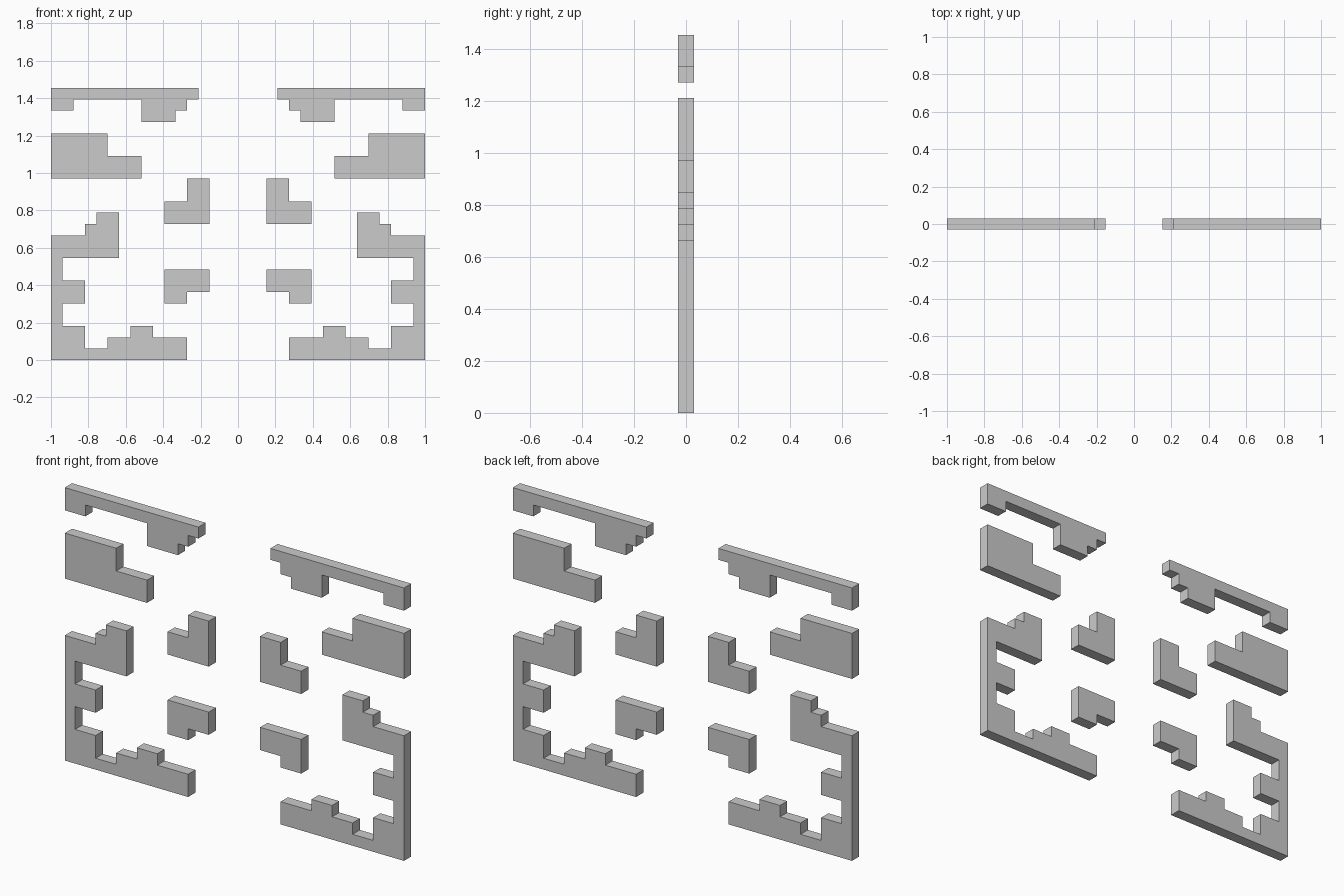
import bpy, bmesh

if "Cube" in bpy.data.objects:
    bpy.data.objects.remove(bpy.data.objects["Cube"])

U = 2 / 33  # one grid cell; the panel is 33 cells wide and one cell thick


def panel(name, outline):
    """Extrude a left-half outline (cells from left edge, cells up) and mirror it across x = 0."""
    bm = bmesh.new()
    face = bm.faces.new([bm.verts.new((c * U - 1, -U / 2, r * U)) for c, r in outline])
    ext = bmesh.ops.extrude_face_region(bm, geom=[face])
    verts = [v for v in ext["geom"] if isinstance(v, bmesh.types.BMVert)]
    bmesh.ops.translate(bm, vec=(0, U, 0), verts=verts)
    bmesh.ops.recalc_face_normals(bm, faces=bm.faces)
    mesh = bpy.data.meshes.new(name)
    bm.to_mesh(mesh)
    bm.free()
    obj = bpy.data.objects.new(name, mesh)
    bpy.context.collection.objects.link(obj)
    mirror = obj.modifiers.new("Mirror", "MIRROR")
    mirror.use_axis[0] = True
    mirror.use_mirror_merge = False


# Top rail with hanging blocks
panel("top_rail", [(0, 24), (0, 22), (2, 22), (2, 23), (8, 23), (8, 21),
                   (11, 21), (11, 22), (12, 22), (12, 23), (13, 23), (13, 24)])

# Stepped plates at the upper sides
panel("upper_side_plate", [(0, 16), (8, 16), (8, 18), (5, 18), (5, 20), (0, 20)])

# Corner pieces around the middle opening
panel("upper_corner", [(10, 12), (14, 12), (14, 16), (12, 16), (12, 14), (10, 14)])
panel("lower_corner", [(10, 5), (12, 5), (12, 6), (14, 6), (14, 8), (10, 8)])

# Outer frame running along the bottom and up the sides
panel("outer_frame", [(0, 0), (12, 0), (12, 2), (9, 2), (9, 3), (7, 3), (7, 2), (5, 2),
                      (5, 1), (3, 1), (3, 3), (1, 3), (1, 5), (3, 5), (3, 7), (1, 7),
                      (1, 9), (6, 9), (6, 13), (4, 13), (4, 12), (3, 12), (3, 11), (0, 11)])
